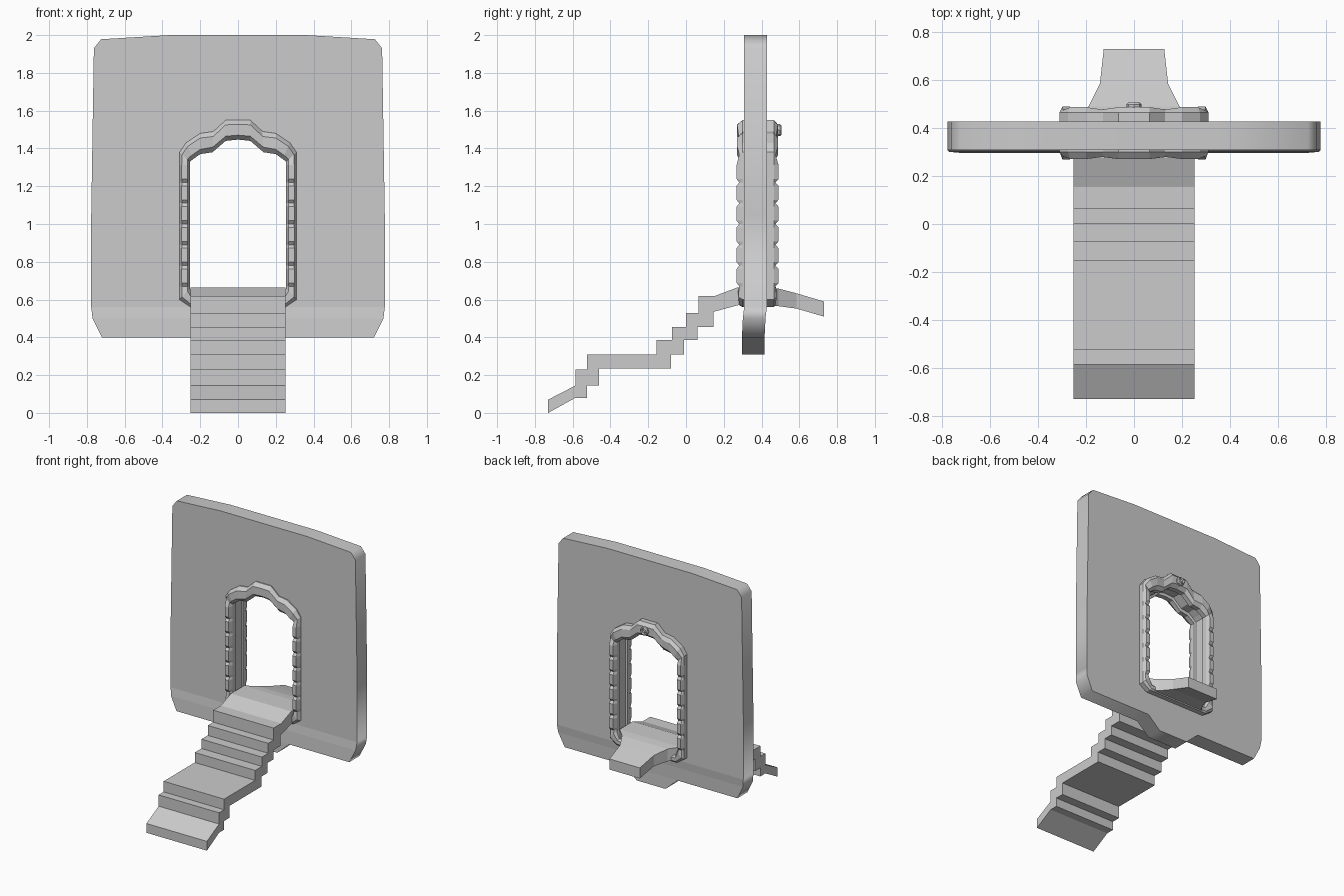
import bpy, bmesh, math
from mathutils import Matrix

if "Cube" in bpy.data.objects:
    bpy.data.objects.remove(bpy.data.objects["Cube"])


def finish(bm, name):
    bmesh.ops.recalc_face_normals(bm, faces=bm.faces)
    me = bpy.data.meshes.new(name)
    bm.to_mesh(me)
    bm.free()
    ob = bpy.data.objects.new(name, me)
    bpy.context.collection.objects.link(ob)
    return ob


def mirror(half):
    """Close a right-hand outline (bottom to top) with its mirrored copy."""
    return half + [(-x, z) for x, z in reversed(half) if abs(x) > 1e-6]


def filled_slab(loops, y0, y1):
    """Extrude an xz outline with holes along y."""
    cu = bpy.data.curves.new("outline", 'CURVE')
    cu.dimensions, cu.fill_mode, cu.extrude = '2D', 'BOTH', (y1 - y0) / 2
    for loop in loops:
        sp = cu.splines.new('POLY')
        sp.points.add(len(loop) - 1)
        for p, (x, z) in zip(sp.points, loop):
            p.co = (x, z, 0, 1)
        sp.use_cyclic_u = True
    tmp = bpy.data.objects.new("outline", cu)
    bpy.context.collection.objects.link(tmp)
    bpy.context.view_layer.update()
    me = bpy.data.meshes.new_from_object(
        tmp.evaluated_get(bpy.context.evaluated_depsgraph_get()))
    bm = bmesh.new()
    bm.from_mesh(me)
    bpy.data.objects.remove(tmp)
    bpy.data.meshes.remove(me)
    bmesh.ops.transform(bm, verts=bm.verts, matrix=Matrix.Translation(
        (0, (y0 + y1) / 2, 0)) @ Matrix.Rotation(math.pi / 2, 4, 'X'))
    bmesh.ops.remove_doubles(bm, verts=bm.verts, dist=1e-4)
    return bm


# Door frame stations: outer xz, inner xz, bulge (0 at masonry seams)
half = [((0, .56), (0, .60), 0), ((.25, .56), (.235, .61), 0),
        ((.31, .60), (.255, .66), .4)]
for i in range(6):
    z, e = .67 + i * .11, .018
    for dz, b in ((0, 0), (e, 1), (.11 - e, 1)):
        half.append(((.31, z + dz), (.255, z + dz), b))
half += [((.31, 1.38), (.255, 1.33), 0), ((.275, 1.43), (.235, 1.345), .8),
         ((.20, 1.48), (.20, 1.37), .8), ((.13, 1.49), (.135, 1.38), .2),
         ((.065, 1.55), (.065, 1.44), .8), ((0, 1.55), (0, 1.447), .8)]
stations = half + [((-o[0], o[1]), (-n[0], n[1]), b)
                   for o, n, b in reversed(half[1:-1])]

bm = bmesh.new()
rings = []
for (ox, oz), (ix, iz), b in stations:
    f, k, s = .282 - .014 * b, .474 + .016 * b, .03 * (1 - b)
    section = [(0, .335), (0, .30), (.22 + s, f), (.78 - s, f), (1, .30),
               (1, .465), (.78 - s, k), (.22 + s, k), (0, .46), (0, .425),
               (.2, .42), (.2, .34)]
    rings.append([bm.verts.new((ix + (ox - ix) * t, y, iz + (oz - iz) * t))
                  for t, y in section])
for a, c in zip(rings, rings[1:] + rings[:1]):
    for j in range(len(a)):
        m = (j + 1) % len(a)
        bm.faces.new((a[j], a[m], c[m], c[j]))
finish(bm, "door_frame")

# Wall with doorway, its foot leaning slightly forward
wall = mirror([(.12, .31), (.22, .40), (.72, .40), (.77, .50), (.777, .56),
               (.777, 1.05), (.763, 1.93), (.725, 1.978), (.36, 2.0)])
hole = [((o[0] + n[0]) / 2, (o[1] + n[1]) / 2) for o, n, b in stations]
bm = filled_slab([wall, hole], .308, .428)
bmesh.ops.bisect_plane(bm, geom=bm.verts[:] + bm.edges[:] + bm.faces[:],
                       plane_co=(0, 0, .56), plane_no=(0, 0, 1))
for v in bm.verts:
    v.co.y -= min(.012, max(0, (.56 - v.co.z) * .12))
finish(bm, "wall")


def strip(name, stations):
    """Solid strip from (y, top z, bottom z, half width) stations."""
    bm = bmesh.new()
    rows = [[bm.verts.new(c) for c in
             ((-w, y, b), (w, y, b), (w, y, t), (-w, y, t))]
            for y, t, b, w in stations]
    for a, c in zip(rows, rows[1:]):
        for j in range(4):
            bm.faces.new((a[j], a[(j + 1) % 4], c[(j + 1) % 4], c[j]))
    bm.faces.new(rows[0])
    bm.faces.new(rows[-1])
    return finish(bm, name)


# Front staircase: side profile extruded across x
top = [(-.73, .07), (-.585, .145), (-.585, .23), (-.525, .23), (-.525, .31),
       (-.155, .31), (-.155, .385), (-.075, .385), (-.075, .455), (0, .455),
       (0, .53), (.065, .53), (.065, .62), (.155, .62), (.275, .665)]
bottom = [(.275, .57), (.145, .535), (.145, .455), (.06, .455), (.06, .385),
          (-.01, .385), (-.01, .31), (-.08, .31), (-.08, .235), (-.46, .235),
          (-.46, .145), (-.525, .145), (-.525, .08), (-.585, .08), (-.73, 0)]
bm = bmesh.new()
face = bm.faces.new([bm.verts.new((-.252, y, z)) for y, z in top + bottom])
ext = bmesh.ops.extrude_face_region(bm, geom=[face], use_keep_orig=True)
for v in ext["geom"]:
    if isinstance(v, bmesh.types.BMVert):
        v.co.x = .252
finish(bm, "staircase")

# Threshold and tapering rear ramp
strip("rear_ramp", [(.275, .665, .57, .252), (.43, .665, .57, .252),
                    (.49, .658, .565, .19), (.585, .633, .552, .142),
                    (.73, .59, .51, .126)])

# Small ringed stud on the rear of the arch
bm = bmesh.new()
prof = [(.032, .475), (.032, .498), (.024, .506), (.016, .498), (.010, .506)]
rows = [[bm.verts.new((r * math.cos(i * math.pi / 4), y,
                       1.497 + r * math.sin(i * math.pi / 4)))
         for i in range(8)] for r, y in prof]
for a, c in zip(rows, rows[1:]):
    for j in range(8):
        bm.faces.new((a[j], a[(j + 1) % 8], c[(j + 1) % 8], c[j]))
bm.faces.new(rows[0])
bm.faces.new(rows[-1])
finish(bm, "arch_stud")
